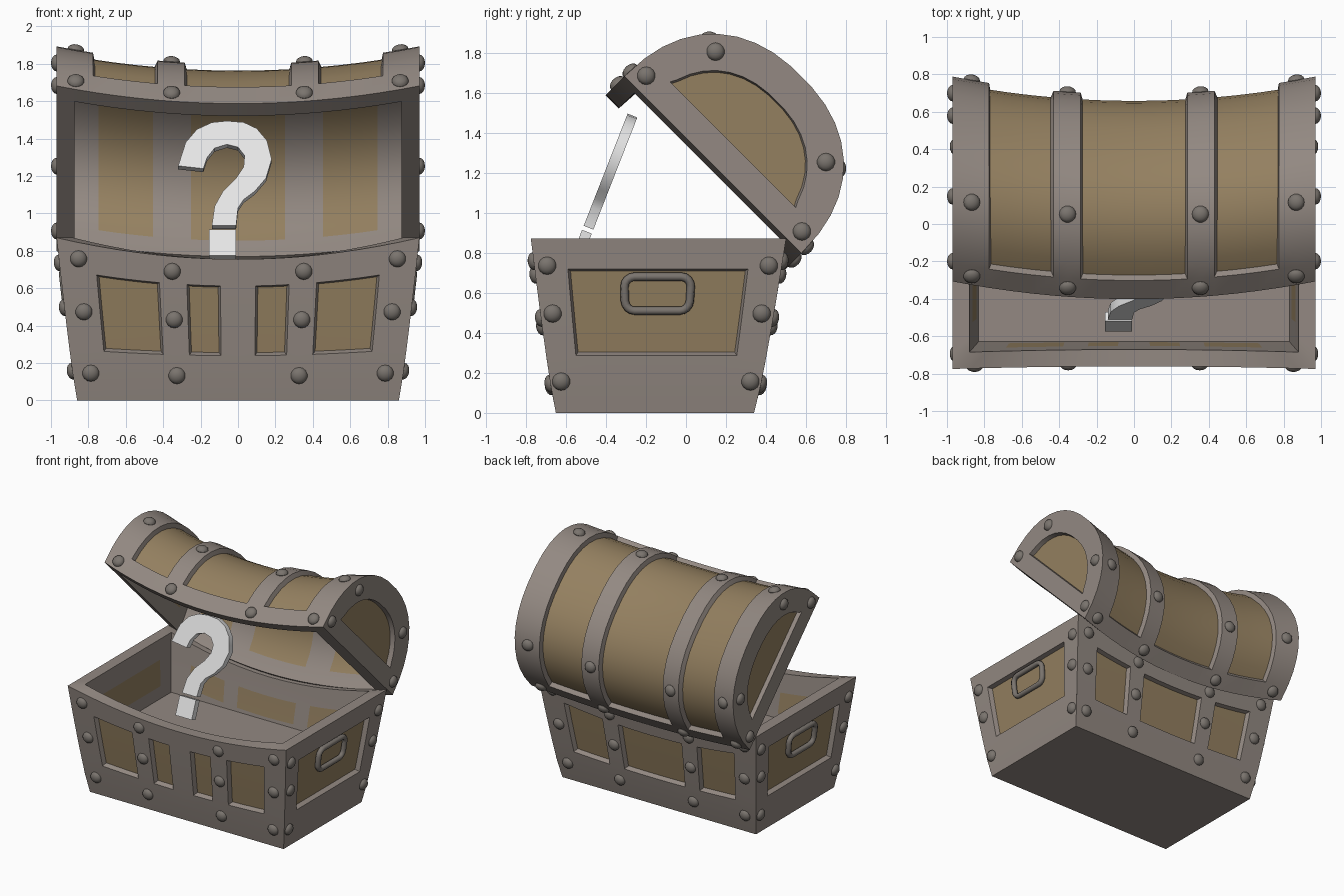
import bpy, bmesh, math
from mathutils import Vector, Matrix

if "Cube" in bpy.data.objects:
    bpy.data.objects.remove(bpy.data.objects["Cube"])


def material(name, r, g, b):
    m = bpy.data.materials.new(name)
    lin = [((c / 255 + 0.055) / 1.055) ** 2.4 for c in (r, g, b)]
    m.diffuse_color = (*lin, 1)
    m.use_nodes = True
    m.node_tree.nodes["Principled BSDF"].inputs["Base Color"].default_value = m.diffuse_color
    return m


FRAME = material("grey_brown_frame", 147, 137, 130)
WOOD = material("tan_wood", 148, 128, 96)
STUD = material("dark_grey_metal", 122, 116, 110)
WHITE = material("pale_white", 232, 232, 232)


def finish(bm, name, *mats):
    bmesh.ops.remove_doubles(bm, verts=bm.verts, dist=1e-4)
    me = bpy.data.meshes.new(name)
    bm.to_mesh(me)
    bm.free()
    for m in mats:
        me.materials.append(m)
    me.shade_smooth()
    me.set_sharp_from_angle(angle=math.radians(30))
    ob = bpy.data.objects.new(name, me)
    bpy.context.collection.objects.link(ob)
    return ob


def dense(cuts, step):
    out = [cuts[0]]
    for a, b in zip(cuts, cuts[1:]):
        n = max(1, math.ceil((b - a) / step - 1e-6))
        out += [a + (b - a) * i / n for i in range(1, n + 1)]
    return out


def mirrored(cuts):
    return sorted([-c for c in cuts if c] + list(cuts))


def grid(bm, f, us, vs, panel=None, depth=0.0, flip=False):
    """Surface patch; faces where panel(u, v) holds become wood, sunk by depth."""
    V = [[bm.verts.new(f(u, v)) for v in vs] for u in us]
    wood = []
    for i in range(len(us) - 1):
        for j in range(len(vs) - 1):
            q = [V[i][j], V[i + 1][j], V[i + 1][j + 1], V[i][j + 1]]
            face = bm.faces.new(q[::-1] if flip else q)
            if panel and panel((us[i] + us[i + 1]) / 2, (vs[j] + vs[j + 1]) / 2):
                wood.append(face)
    bm.normal_update()
    if wood and depth:
        bmesh.ops.inset_region(bm, faces=wood, thickness=0.012, depth=-depth,
                               use_boundary=True, use_even_offset=True)
    for face in wood:
        face.material_index = 1


# ---------- chest base: tapered walls, front and back rims sag ----------
H = 0.87
def grow(z): return (max(z, 0) / H) ** 0.85
def hx(z): return 0.86 + 0.11 * grow(z)
def yf(z): return -0.65 - 0.125 * grow(z)
def yb(z): return 0.34 + 0.16 * grow(z)
def rim(u): return H - 0.115 * (1 - u * u)

def front(u, v, o=0.0):
    z = v * rim(u)
    return Vector((u * (hx(z) - o), yf(z) + o, z))

def back(u, v, o=0.0):
    z = v * rim(u)
    return Vector((-u * (hx(z) - o), yb(z) - o, z))

def right(u, v, o=0.0):
    z = v * H
    a, b = yf(z) + o, yb(z) - o
    return Vector((hx(z) - o, a + (b - a) * (u + 1) / 2, z))

def left(u, v, o=0.0):
    p = right(-u, v, o)
    return Vector((-p.x, p.y, p.z))

# wall, panel spans in |u|, panel v range
WALLS = [(front, [(0.1, 0.29), (0.445, 0.797)], 0.317, 0.81),
         (back, [(0, 0.3), (0.445, 0.797)], 0.317, 0.81),
         (right, [(0, 0.73)], 0.33, 0.825),
         (left, [(0, 0.73)], 0.33, 0.825)]
T, FLOOR = 0.09, 0.43

bm = bmesh.new()
for f, spans, lo, hi in WALLS:
    us = dense(mirrored(sorted({0, 1, *[c for s in spans for c in s]})), 0.15)
    inside = lambda u, v, a=lo: any(s < abs(u) < e for s, e in spans) and a < v < hi
    grid(bm, f, us, dense([0, lo, hi, 1], 0.18), inside, 0.035)
    grid(bm, lambda u, v: f(u, v, T), us, [0.4, 0.6, hi, 1],
         lambda u, v: inside(u, v, 0.5), 0, True)
    grid(bm, lambda u, o: f(u, 1, o), us, [0, T])
for z, o, flip in ((0, 0, True), (FLOOR, T - 0.01, False)):
    grid(bm, lambda x, y: Vector((x, y, z)), [o - hx(z), hx(z) - o],
         [yf(z) + o, yb(z) - o], flip=flip)
finish(bm, "chest_base", FRAME, WOOD)

# ---------- lid: half barrel, opened 45 degrees, sagging in the middle ----------
C = Vector((0, 0.135, 1.24))
TD = Vector((0, -1, 1)).normalized()
ND = Vector((0, 1, 1)).normalized()
W, R, IN = 0.97, 0.625, 0.85

def lid(x, t, n, sx=None):
    sag = 0.134 * (1 - ((x if sx is None else sx) / W) ** 2)
    return C + Vector((x, 0, 0)) + TD * t + ND * (n - sag)

def arc(a, r=R):
    c, s = math.cos(a), max(math.sin(a), 0)
    return r * math.copysign(abs(c) ** 0.87, c), r * s ** 0.87

def shell(x, a): return lid(x, *arc(a))

EDGE = 0.17
angles = [0] + dense([EDGE, math.pi - EDGE], math.pi / 18) + [math.pi]
def arched(a): return EDGE < a < math.pi - EDGE

bm = bmesh.new()
xs = dense(mirrored([0, 0.285, 0.43, 0.775, W]), 0.12)
grid(bm, shell, xs, angles,
     lambda x, a: arched(a) and (abs(x) < 0.285 or 0.43 < abs(x) < 0.775), 0.035)
xi = dense(mirrored([0, 0.25, 0.455, 0.745, 0.875]), 0.12)
grid(bm, lambda x, a: lid(x, *arc(a, R * IN)), xi, angles,
     lambda x, a: arched(a) and (abs(x) < 0.25 or 0.455 < abs(x) < 0.745), 0, True)
# flat rim around the lid opening
flat = lambda x, t: lid(x, t, 0)
grid(bm, flat, xs, [R * IN, R])
grid(bm, flat, xs, [-R, -R * IN])
grid(bm, flat, [0.875, W], [-R * IN, R * IN])
grid(bm, flat, [-W, -0.875], [-R * IN, R * IN])
# end walls with an arched wooden panel
for x0, r, arch, sink, out in ((W, R, 0.45, 0.035, 1), (0.875, R * IN, 0.42, 0, -1)):
    for side in (1, -1):
        def ring(k, s):
            a = angles[k % len(angles)]
            t, n = arc(a, arch) if s else arc(a, r)
            if s:
                n = max(n, 0.14)
            shrink = 0.975 if s == 2 else 1
            return lid(side * (x0 - (sink if s == 2 else 0)), t * shrink,
                       0.14 + (n - 0.14) * shrink if s else n, x0)
        flip = side * out < 0
        grid(bm, ring, range(len(angles) + 1), [0, 1, 2] if sink else [0, 1], flip=not flip)
        pts = [bm.verts.new(ring(k, 2 if sink else 1)) for k in range(len(angles))]
        cap = bm.faces.new(pts if not flip else pts[::-1])
        cap.normal_update()
        if cap.normal.x * side * out < 0:
            cap.normal_flip()
        cap.material_index = 1
bmesh.ops.remove_doubles(bm, verts=bm.verts, dist=1e-4)
bm.normal_update()
for face in bm.faces:      # end frames must face along x, outward
    c = face.calc_center_median()
    if abs(face.normal.x) > 0.99 and abs(c.x) > W - 0.01 and face.normal.x * c.x < 0:
        face.normal_flip()
finish(bm, "chest_lid", FRAME, WOOD)

# ---------- rivets ----------
bm = bmesh.new()
def rivet(p, normal, r=0.045):
    m = Matrix.Translation(p) @ normal.to_track_quat('Z', 'Y').to_matrix().to_4x4()
    bmesh.ops.create_uvsphere(bm, u_segments=14, v_segments=8, radius=1,
                              matrix=m @ Matrix.Diagonal((r, r, r * 0.66, 1)))

def rivet_on(f, u, v):
    e = 1e-3
    rivet(f(u, v), (f(u + e, v) - f(u - e, v)).cross(f(u, v + e) - f(u, v - e)).normalized())

for f in (front, back):
    for u in (-0.89, -0.37, 0.37, 0.89):
        for v in (0.172, 0.56, 0.895):
            rivet_on(f, u, v)
for f in (right, left):
    for u in (-0.895, 0.895):
        for v in (0.18, 0.57, 0.845):
            rivet_on(f, u, v)
for x in (-0.867, -0.355, 0.355, 0.867):
    for a in (0.075, math.pi / 4, 3 * math.pi / 4, math.pi - 0.075):
        rivet_on(shell, x, a)
for side in (-1, 1):
    for t, n in ((0.55, 0.078), (0.39, 0.408), (-0.39, 0.408), (-0.55, 0.078)):
        rivet(lid(side * W, t, n), Vector((side, 0, 0)))
finish(bm, "rivets", STUD)

# ---------- side handles: rounded rectangular rings ----------
for name, f in (("right_handle", right), ("left_handle", left)):
    cu = bpy.data.curves.new(name, 'CURVE')
    cu.dimensions = '3D'
    cu.bevel_depth, cu.bevel_resolution = 0.021, 2
    loop = []
    for k in range(20):
        q, a = k // 5, math.radians((k // 5) * 90 + (k % 5) * 22.5)
        sy, sz = (1, -1, -1, 1)[q], (1, 1, -1, -1)[q]
        y = sy * 0.115 + 0.05 * math.cos(a)
        z = 0.595 + sz * 0.035 + 0.05 * math.sin(a)
        loop.append(f(y / 0.59, z / H, 0.012))
    sp = cu.splines.new('POLY')
    sp.points.add(len(loop) - 1)
    for p, co in zip(sp.points, loop):
        p.co = (*co, 1)
    sp.use_cyclic_u = True
    cu.materials.append(STUD)
    bpy.context.collection.objects.link(bpy.data.objects.new(name, cu))

# ---------- floating hook and block, leaning back above the chest ----------
HOOK = [(-.14, .925), (-.01, .925), (0, 1.02), (.03, 1.065), (.09, 1.11), (.15, 1.18), (.18, 1.28),
        (.155, 1.38), (.10, 1.445), (.03, 1.478), (-.06, 1.485), (-.14, 1.477), (-.22, 1.44),
        (-.28, 1.37), (-.32, 1.245), (-.185, 1.23), (-.165, 1.29), (-.125, 1.34), (-.06, 1.36),
        (.0, 1.345), (.035, 1.30), (.03, 1.24), (-.01, 1.18), (-.08, 1.11), (-.125, 1.03)]
BLOCK = [(-.155, .765), (-.01, .765), (-.01, .905), (-.155, .905)]
tilt = Matrix.Translation((0, -0.485, 0.93)) @ Matrix.Rotation(math.radians(-21.4), 4, 'X')
for name, outline in (("floating_hook", HOOK), ("floating_block", BLOCK)):
    bm = bmesh.new()
    f = bm.faces.new([bm.verts.new((x, -0.026, (z - 0.93) / 0.931)) for x, z in outline])
    ext = bmesh.ops.extrude_face_region(bm, geom=[f], use_keep_orig=True)
    bmesh.ops.translate(bm, vec=(0, 0.052, 0),
                        verts=[e for e in ext["geom"] if isinstance(e, bmesh.types.BMVert)])
    bmesh.ops.recalc_face_normals(bm, faces=bm.faces)
    bm.transform(tilt)
    finish(bm, name, WHITE)
